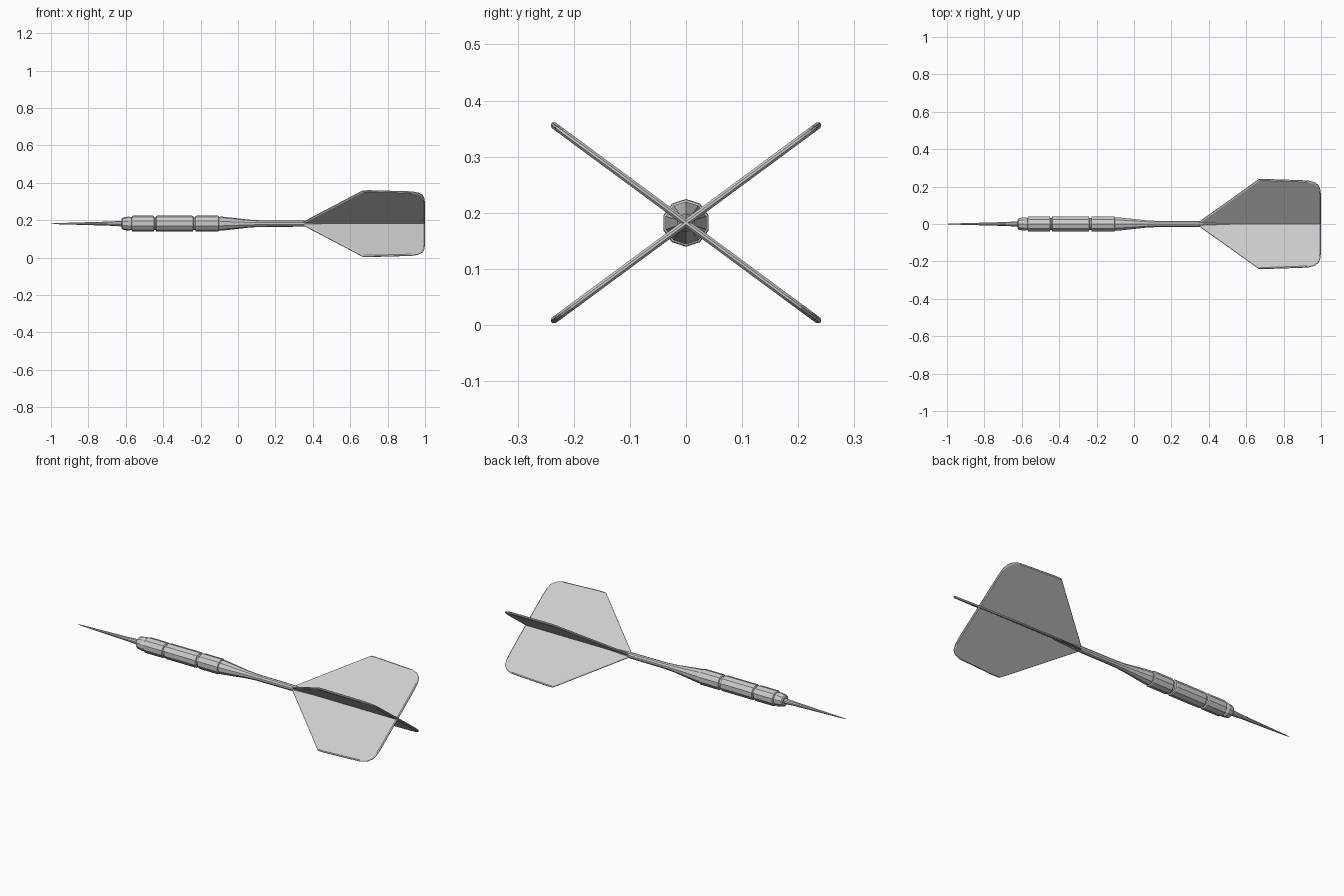
import bpy, bmesh, math
from mathutils import Vector

if "Cube" in bpy.data.objects:
    bpy.data.objects.remove(bpy.data.objects["Cube"])

AXIS_Z = 0.182
SIDES = 10
FIN_ANGLE = math.radians(36.4)


def lathe(name, profile):
    """Revolve (x, radius) points about the dart's long axis."""
    bm = bmesh.new()
    rings = []
    for x, r in profile:
        ring = []
        for i in range(SIDES):
            a = math.pi / 2 + 2 * math.pi * i / SIDES
            ring.append(bm.verts.new((x, r * math.cos(a), r * math.sin(a))))
        rings.append(ring)
    for a, b in zip(rings, rings[1:]):
        for i in range(SIDES):
            j = (i + 1) % SIDES
            bm.faces.new((a[i], a[j], b[j], b[i]))
    bm.faces.new(rings[0])
    bm.faces.new(rings[-1])
    return finish(name, bm)


def finish(name, bm):
    bmesh.ops.recalc_face_normals(bm, faces=bm.faces[:])
    me = bpy.data.meshes.new(name)
    bm.to_mesh(me)
    bm.free()
    ob = bpy.data.objects.new(name, me)
    ob.location.z = AXIS_Z
    bpy.context.collection.objects.link(ob)
    return ob


def fin(name, angle):
    """Thin plate with a chamfered rim, turned about the long axis."""
    outline = [(0.35, 0.0), (0.35, 0.016), (0.667, 0.297), (0.70, 0.298),
               (0.93, 0.288), (0.965, 0.277), (0.988, 0.255),
               (0.997, 0.225), (1.0, 0.18), (1.0, 0.0)]
    c, s = math.cos(angle), math.sin(angle)
    out, nrm = Vector((0, c, s)), Vector((0, -s, c))
    bm = bmesh.new()
    layers = []
    for t, inset in ((-0.006, 0.005), (-0.002, 0), (0.002, 0), (0.006, 0.005)):
        layer = []
        for x, r in outline:
            # pull the outer layers in toward the middle of the plate
            px = x - inset if x > 0.9 else x + inset * 0.8
            pr = max(r - inset, 0)
            layer.append(bm.verts.new(Vector((px, 0, 0)) + out * pr + nrm * t))
        layers.append(layer)
    n = len(outline)
    for a, b in zip(layers, layers[1:]):
        for i in range(n):
            j = (i + 1) % n
            bm.faces.new((a[i], a[j], b[j], b[i]))
    bm.faces.new(layers[0])
    bm.faces.new(layers[-1])
    return finish(name, bm)


# Needle point
lathe("needle_point", [(-1.0, 0.001), (-0.97, 0.003), (-0.69, 0.011),
                       (-0.62, 0.015), (-0.60, 0.015)])

# Grooved barrel: collar followed by three grips
barrel = [(-0.622, 0.026), (-0.617, 0.032), (-0.585, 0.038), (-0.575, 0.035)]
for x0, x1 in ((-0.569, -0.447), (-0.440, -0.238), (-0.229, -0.101)):
    barrel += [(x0, 0.034), (x0 + 0.003, 0.041), (x0 + 0.008, 0.0425),
               (x1 - 0.008, 0.0425), (x1 - 0.003, 0.041), (x1, 0.034)]
lathe("barrel", barrel)

# Tapered shaft running into the flight
lathe("shaft", [(-0.105, 0.034), (-0.096, 0.037), (-0.09, 0.038), (0.0, 0.028),
                (0.06, 0.021), (0.12, 0.0175), (0.34, 0.0165), (0.36, 0.015),
                (0.66, 0.003)])

# Four flight fins
for side, angle in (("upper_back", FIN_ANGLE), ("upper_front", math.pi - FIN_ANGLE),
                    ("lower_front", math.pi + FIN_ANGLE), ("lower_back", -FIN_ANGLE)):
    fin("fin_" + side, angle)
